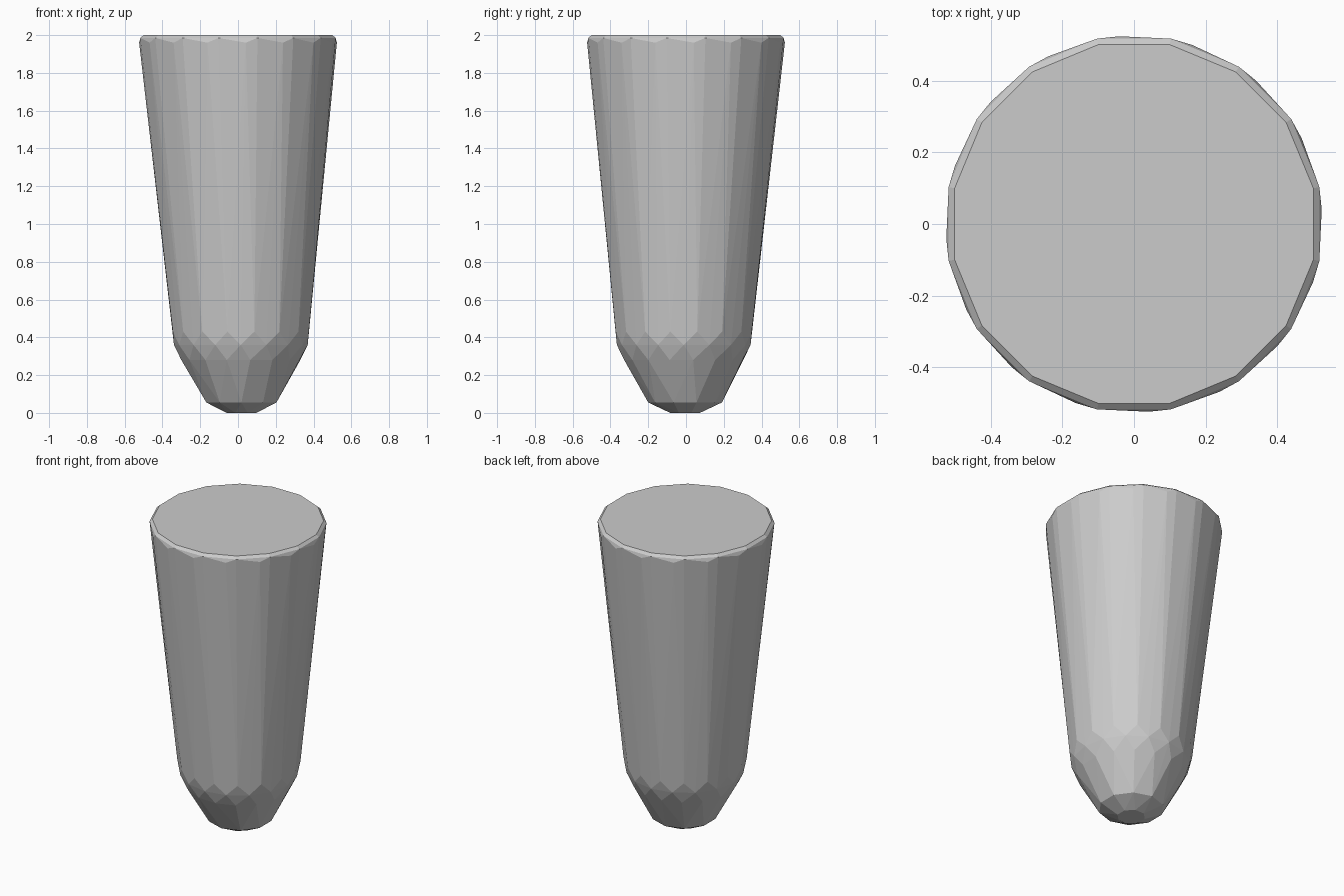
import bpy, bmesh, math

if "Cube" in bpy.data.objects:
    bpy.data.objects.remove(bpy.data.objects["Cube"])

# Rings of the tapered peg: z, radius, centre x, centre y, sides, phase (in steps)
RINGS = [
    (2.00, 0.510, 0.000, 0.000, 16, 0.50),
    (1.985, 0.527, 0.000, 0.000, 16, 0.50),
    (1.96, 0.525, 0.000, 0.000, 16, 0.20),
    (0.43, 0.367, 0.015, -0.012, 16, 0.50),
    (0.36, 0.354, 0.015, -0.012, 16, 0.00),
    (0.28, 0.319, 0.015, -0.012, 16, 0.40),
    (0.055, 0.195, 0.018, -0.005, 10, 0.50),
    (0.00, 0.085, 0.018, -0.005, 8, 0.50),
]

# Faceted solid wrapped around the rings
bm = bmesh.new()
for z, r, cx, cy, sides, phase in RINGS:
    for i in range(sides):
        a = 2 * math.pi * (i + phase) / sides
        bm.verts.new((cx + r * math.cos(a), cy + r * math.sin(a), z))
hull = bmesh.ops.convex_hull(bm, input=bm.verts[:])
loose = [v for v in bm.verts if not v.link_faces]
bmesh.ops.delete(bm, geom=loose, context='VERTS')

# Merge flat triangles into clean facets
bmesh.ops.dissolve_limit(bm, angle_limit=math.radians(1),
                         verts=bm.verts[:], edges=bm.edges[:])
bmesh.ops.recalc_face_normals(bm, faces=bm.faces[:])

mesh = bpy.data.meshes.new("tapered_peg")
bm.to_mesh(mesh)
bm.free()
bpy.context.collection.objects.link(bpy.data.objects.new("tapered_peg", mesh))
